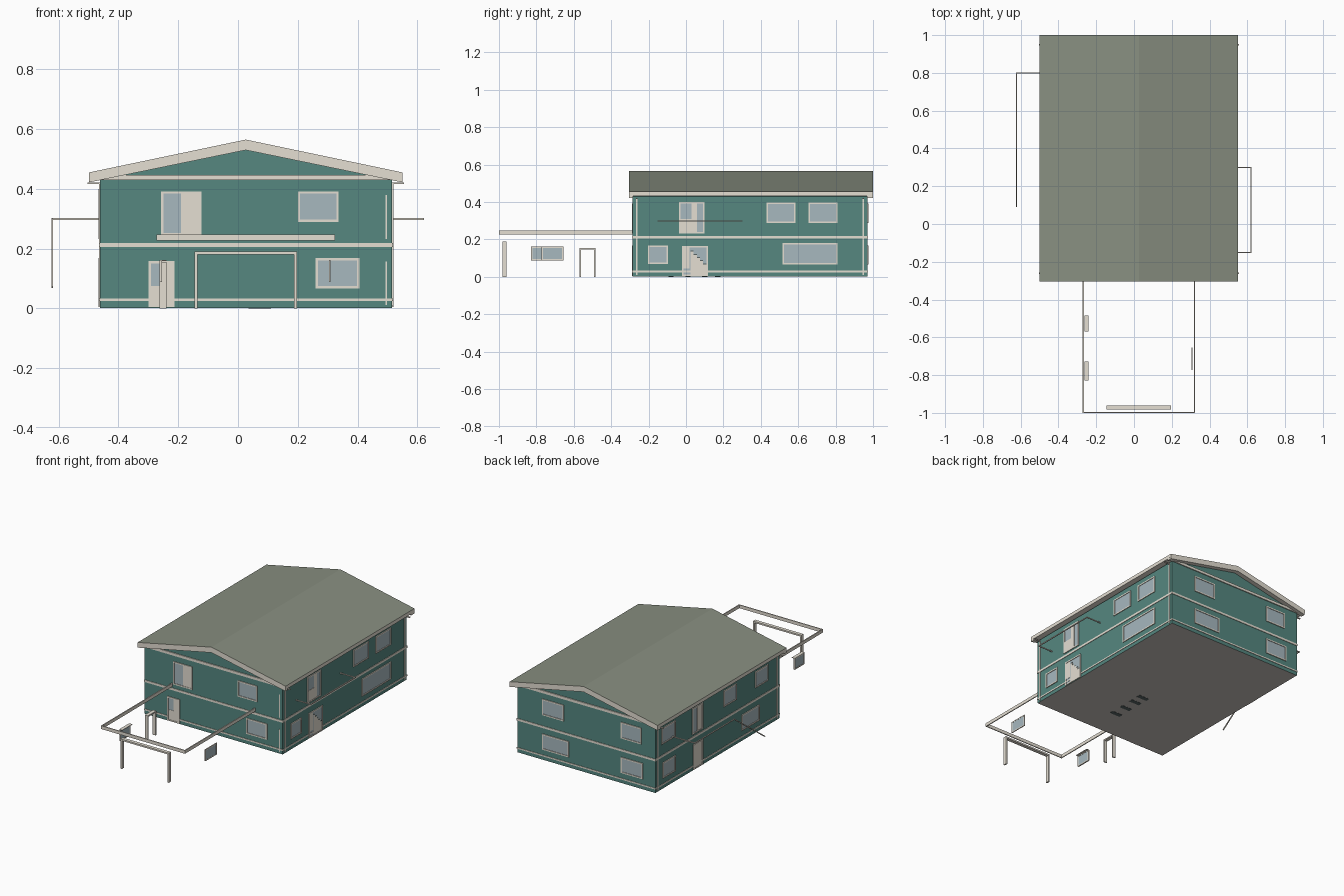
import bpy, bmesh
from mathutils import Vector

if "Cube" in bpy.data.objects:
    bpy.data.objects.remove(bpy.data.objects["Cube"])


def material(name, r, g, b):
    m = bpy.data.materials.new(name)
    m.diffuse_color = (r, g, b, 1)
    m.use_nodes = True
    m.node_tree.nodes["Principled BSDF"].inputs["Base Color"].default_value = m.diffuse_color
    return m


TEAL = material("teal_siding", 0.092, 0.245, 0.217)
CREAM = material("cream_trim", 0.78, 0.735, 0.65)
GLASS = material("window_glass", 0.385, 0.48, 0.52)
ROOF = material("olive_roof", 0.247, 0.273, 0.218)
FLOOR = material("floor_brown", 0.58, 0.545, 0.51)
DARK = material("dark_opening", 0.10, 0.13, 0.13)

X0, X1, Y0, Y1 = -0.462, 0.516, -0.285, 0.97     # wall planes
CX = 0.026


def finish(name, bm, *mats):
    me = bpy.data.meshes.new(name)
    bmesh.ops.recalc_face_normals(bm, faces=bm.faces)
    bm.to_mesh(me)
    bm.free()
    for m in mats:
        me.materials.append(m)
    ob = bpy.data.objects.new(name, me)
    bpy.context.collection.objects.link(ob)
    return ob


def boxes(name, mat, bounds):
    """One object made of axis-aligned boxes (x0,x1,y0,y1,z0,z1)."""
    bm = bmesh.new()
    for b in bounds:
        vs = bmesh.ops.create_cube(bm, size=1)["verts"]
        for v in vs:
            v.co = Vector([b[2 * i] if v.co[i] < 0 else b[2 * i + 1] for i in range(3)])
    return finish(name, bm, mat)


def prism(name, profile, y0, y1, rule, *mats):
    """Extrude an xz profile along y; rule(normal) gives the material slot."""
    bm = bmesh.new()
    f = bm.faces.new([bm.verts.new((x, y0, z)) for x, z in profile])
    r = bmesh.ops.extrude_face_region(bm, geom=[f])
    for v in r["geom"]:
        if isinstance(v, bmesh.types.BMVert):
            v.co.y = y1
    bmesh.ops.recalc_face_normals(bm, faces=bm.faces)
    for f in bm.faces:
        f.normal_update()
        f.material_index = rule(f.normal)
    return finish(name, bm, *mats)


def rail(name, points, t=0.006):
    """Thin square bars joining the points."""
    bm = bmesh.new()
    for p, q in zip(points, points[1:]):
        p, q = Vector(p), Vector(q)
        rot = (q - p).to_track_quat("Z", "Y")
        for v in bmesh.ops.create_cube(bm, size=1)["verts"]:
            v.co = rot @ Vector((v.co.x * t, v.co.y * t, v.co.z * ((q - p).length + t))) + (p + q) / 2
    return finish(name, bm, CREAM)


def on_wall(side, u0, u1, z0, z1, out):
    """Bounds of a plate standing 'out' proud of a wall."""
    return {"front": (u0, u1, Y0 - out, Y0 + 0.004, z0, z1),
            "back": (u0, u1, Y1 - 0.004, Y1 + out, z0, z1),
            "left": (X0 - out, X0 + 0.004, u0, u1, z0, z1),
            "right": (X1 - 0.004, X1 + out, u0, u1, z0, z1)}[side]


def frame_bars(u0, u1, z0, z1, w):
    return [(u0, u0 + w, z0, z1), (u1 - w, u1, z0, z1),
            (u0 + w, u1 - w, z1 - w, z1), (u0 + w, u1 - w, z0, z0 + w)]


def window(side, u0, u1, z0, z1, kind="window"):
    boxes(f"{side}_{kind}_frame", CREAM,
          [on_wall(side, *b, 0.005) for b in frame_bars(u0, u1, z0, z1, 0.008)])
    boxes(f"{side}_{kind}_glass", GLASS,
          [on_wall(side, u0 + 0.007, u1 - 0.007, z0 + 0.007, z1 - 0.007, 0.0015)])


def panel(side, u0, u1, z0, z1):
    boxes(f"{side}_door_panel", CREAM, [on_wall(side, u0, u1, z0, z1, 0.003)])


# House body with gables, brown underside
prism("house_walls", [(X0, 0.001), (X1, 0.001), (X1, 0.43), (CX, 0.534), (X0, 0.43)], Y0, Y1,
      lambda n: 1 if n.z < -0.5 else 0, TEAL, FLOOR)

# Dark slots in the underside
boxes("underside_slots", DARK, [(0.035, 0.11, y - 0.014, y + 0.014, 0, 0.003)
                                for y in (-0.08, 0.01, 0.10, 0.17)])

# Roof slab, olive on top and cream edges, with deeper boards at both gable ends
top = [(0.551, 0.455), (CX, 0.565), (-0.499, 0.455)]
prism("roof", [(-0.499, 0.432), (CX, 0.54), (0.551, 0.432)] + top,
      -0.305, 1.0, lambda n: 1 if n.z > 0.5 else 0, CREAM, ROOF)
for label, y0, y1 in (("front", -0.305, -0.283), ("back", 0.968, 1.0)):
    prism(label + "_gable_board", [(-0.498, 0.422), (CX, 0.53), (0.55, 0.422),
                                   (0.55, 0.444), (CX, 0.552), (-0.498, 0.444)],
          y0, y1, lambda n: 0, CREAM)

# Horizontal trim bands around the walls
for label, z0, z1 in (("base", 0.024, 0.033), ("middle", 0.205, 0.219)):
    o = 0.003
    boxes(label + "_trim_band", CREAM, [
        (X0 - o, X1 + o, Y0 - o, Y0, z0, z1), (X0 - o, X1 + o, Y1, Y1 + o, z0, z1),
        (X0 - o, X0, Y0, Y1, z0, z1), (X1, X1 + o, Y0, Y1, z0, z1)])
boxes("gable_trim_band", CREAM, [(X0, X1, Y0 - 0.006, Y0, 0.43, 0.447),
                                 (X0, X1, Y1, Y1 + 0.006, 0.43, 0.447)])

# Downpipes near the corners, with elbows reaching out to the eaves
for side in ("right", "left"):
    boxes(side + "_downpipes", CREAM,
          [on_wall(side, u - 0.004, u + 0.004, 0.01, 0.42, 0.004) for u in (-0.262, 0.948)])
boxes("downpipe_elbows", CREAM, [(a, b, u - 0.004, u + 0.004, 0.416, 0.422)
                                 for u in (-0.262, 0.948) for a, b in ((-0.504, X0), (X1, 0.555))])
boxes("front_corner_strips", CREAM, [on_wall("front", 0.493, 0.498, a, b, 0.003)
                                     for a, b in ((0.012, 0.157), (0.232, 0.38))])

# Windows: wall, start, end, bottom, top
for w in (("front", 0.20, 0.337, 0.29, 0.392), ("front", 0.26, 0.407, 0.067, 0.168),
          ("right", -0.203, -0.097, 0.068, 0.167), ("right", 0.515, 0.81, 0.067, 0.18),
          ("right", 0.43, 0.585, 0.288, 0.397), ("right", 0.655, 0.81, 0.288, 0.397),
          ("back", 0.185, 0.34, 0.288, 0.392), ("back", -0.365, -0.22, 0.288, 0.392),
          ("back", 0.15, 0.34, 0.067, 0.168), ("back", -0.375, -0.22, 0.067, 0.168),
          ("left", 0.77, 0.91, 0.288, 0.392), ("left", 0.15, 0.28, 0.288, 0.392),
          ("left", -0.17, -0.04, 0.288, 0.392), ("left", 0.77, 0.90, 0.067, 0.168),
          ("left", -0.08, 0.10, 0.067, 0.168)):
    window(*w)

# Doors, half panel and half glass
window("front", -0.257, -0.122, 0.245, 0.392, "upper_door")
panel("front", -0.19, -0.13, 0.25, 0.385)
window("front", -0.30, -0.213, 0.004, 0.158, "lower_door")
panel("front", -0.293, -0.257, 0.008, 0.075)
panel("front", -0.257, -0.22, 0.008, 0.15)
window("right", -0.037, 0.10, 0.232, 0.40, "upper_door")
panel("right", -0.03, 0.03, 0.24, 0.31)
panel("right", 0.03, 0.06, 0.24, 0.392)
window("right", -0.022, 0.118, 0.004, 0.164, "lower_door")
panel("right", -0.015, 0.02, 0.045, 0.157)
window("left", 0.49, 0.60, 0.232, 0.40, "upper_door")
panel("left", 0.50, 0.55, 0.24, 0.392)
window("left", 0.49, 0.59, 0.004, 0.164, "lower_door")
panel("left", 0.50, 0.58, 0.01, 0.157)

# Stair seen in the right doorway
boxes("stair_steps", CREAM, [on_wall("right", 0.024 + 0.017 * i, 0.041 + 0.017 * i,
                                     0.01, 0.135 - 0.017 * i, 0.003) for i in range(5)])
boxes("stair_edges", DARK, [on_wall("right", 0.024 + 0.017 * i, 0.041 + 0.017 * i,
                                    0.135 - 0.017 * i, 0.140 - 0.017 * i, 0.003) for i in range(5)])

# Carport roof edge in front of the house
z = (0.227, 0.248)
boxes("carport_rim", CREAM, [(-0.272, -0.266, -1.0, Y0, *z), (0.318, 0.324, -1.0, Y0, *z),
                             (-0.272, 0.324, -1.0, -0.994, *z)])

# Carport gate frame
boxes("gate_frame", CREAM, [(-0.145, -0.135, -0.982, -0.96, 0, 0.19),
                            (0.187, 0.197, -0.982, -0.96, 0, 0.19),
                            (-0.145, 0.197, -0.982, -0.96, 0.18, 0.19)])

# Carport side door frame
boxes("side_door_frame", CREAM, [(-0.262, -0.24, -0.57, -0.562, 0, 0.155),
                                 (-0.262, -0.24, -0.493, -0.485, 0, 0.155),
                                 (-0.262, -0.24, -0.57, -0.485, 0.147, 0.155)])

# Free-standing carport windows, the left one with a deep head
for label, x0, x1, y0, y1 in (("left", -0.262, -0.254, -0.828, -0.728), ("right", 0.304, 0.310, -0.772, -0.655)):
    bars = [(x0, x1, *b) for b in frame_bars(y0, y1, 0.088, 0.162, 0.007)]
    if label == "left":
        bars.append((x0, -0.24, y0, y1, 0.159, 0.162))
    boxes(label + "_carport_window_frame", CREAM, bars)
    xm = (x0 + x1) / 2
    boxes(label + "_carport_window_glass", GLASS,
          [(xm - 0.002, xm + 0.002, y0 + 0.005, y1 - 0.005, 0.093, 0.157)])

# Balcony rail on the right, landing and stair rail on the left
rail("balcony_rail", [(X1, -0.15, 0.299), (0.62, -0.15, 0.299), (0.62, 0.30, 0.299), (X1, 0.30, 0.299)])
rail("stair_rail", [(X0, 0.80, 0.299), (-0.622, 0.80, 0.299), (-0.622, 0.40, 0.299), (-0.622, 0.093, 0.073)])
